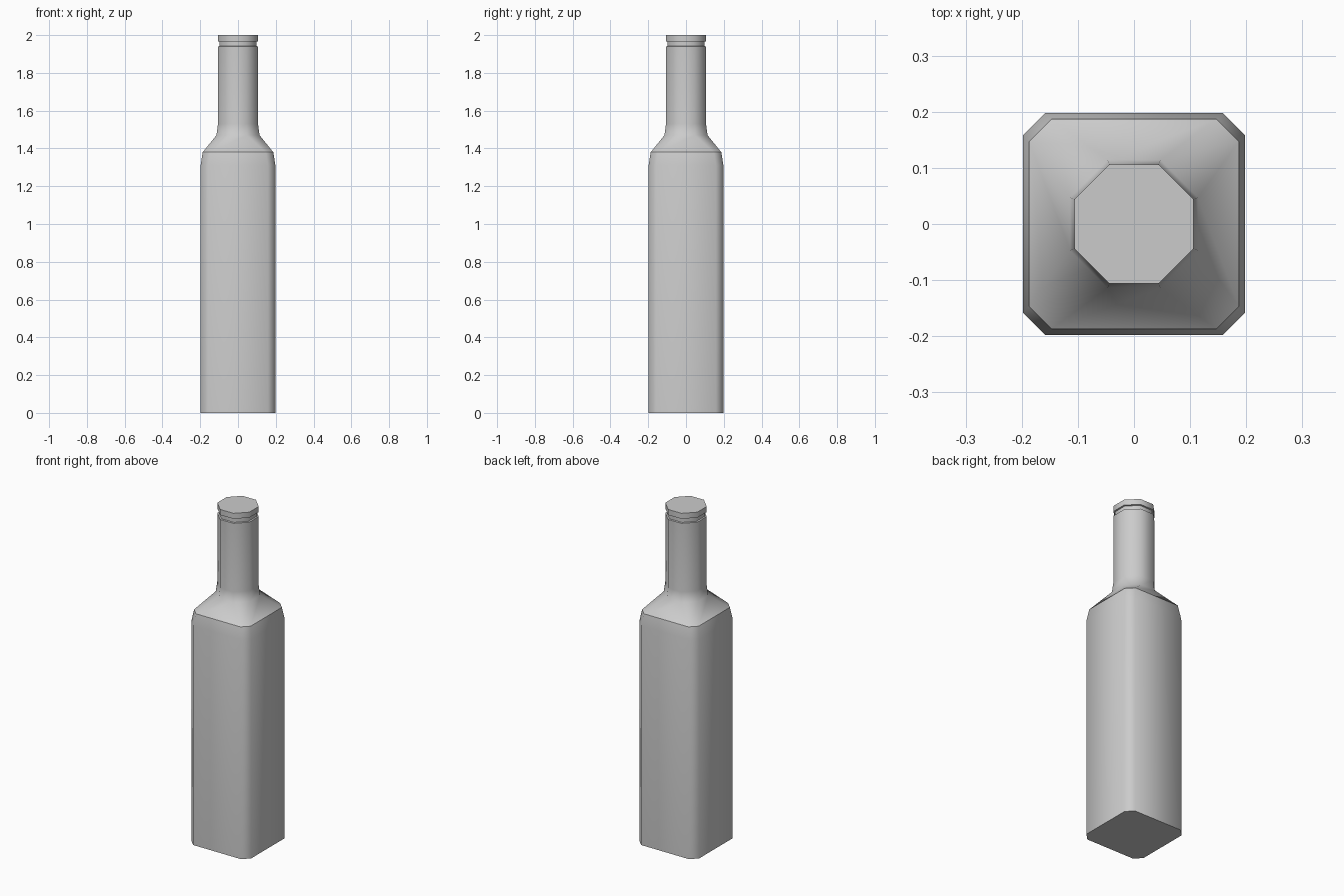
import bpy, bmesh

if "Cube" in bpy.data.objects:
    bpy.data.objects.remove(bpy.data.objects["Cube"])

# Profile rings: height, half width, half length of each flat side, sharp crease
RINGS = [
    (0.00, 0.198, 0.158, True),     # base
    (1.31, 0.198, 0.158, False),    # top of straight body
    (1.38, 0.187, 0.147, True),     # shoulder edge
    (1.47, 0.114, 0.047, False),    # foot of neck
    (1.53, 0.106, 0.044, False),
    (1.94, 0.106, 0.044, True),     # top of neck
    (1.942, 0.098, 0.041, True),    # groove
    (1.965, 0.098, 0.041, True),
    (1.967, 0.106, 0.044, True),    # lip
    (2.00, 0.106, 0.044, True),
]


def ring_points(z, h, c):
    """Eight-sided outline: a square with cut corners."""
    outline = [(h, -c), (h, c), (c, h), (-c, h), (-h, c), (-h, -c), (-c, -h), (c, -h)]
    return [(x, y, z) for x, y in outline]


bm = bmesh.new()
loops = [[bm.verts.new(p) for p in ring_points(z, h, c)] for z, h, c, _ in RINGS]

# Walls between neighbouring rings
for low, high in zip(loops, loops[1:]):
    for i in range(8):
        j = (i + 1) % 8
        bm.faces.new((low[i], low[j], high[j], high[i]))

# Closed base and top
bm.faces.new(loops[0][::-1])
bm.faces.new(loops[-1])

# Smooth walls with creased rings
for face in bm.faces:
    face.smooth = True
for loop, ring in zip(loops, RINGS):
    if ring[3]:
        for i in range(8):
            bm.edges.get((loop[i], loop[(i + 1) % 8])).smooth = False

mesh = bpy.data.meshes.new("bottle")
bm.to_mesh(mesh)
bm.free()
bottle = bpy.data.objects.new("bottle", mesh)
bpy.context.collection.objects.link(bottle)
